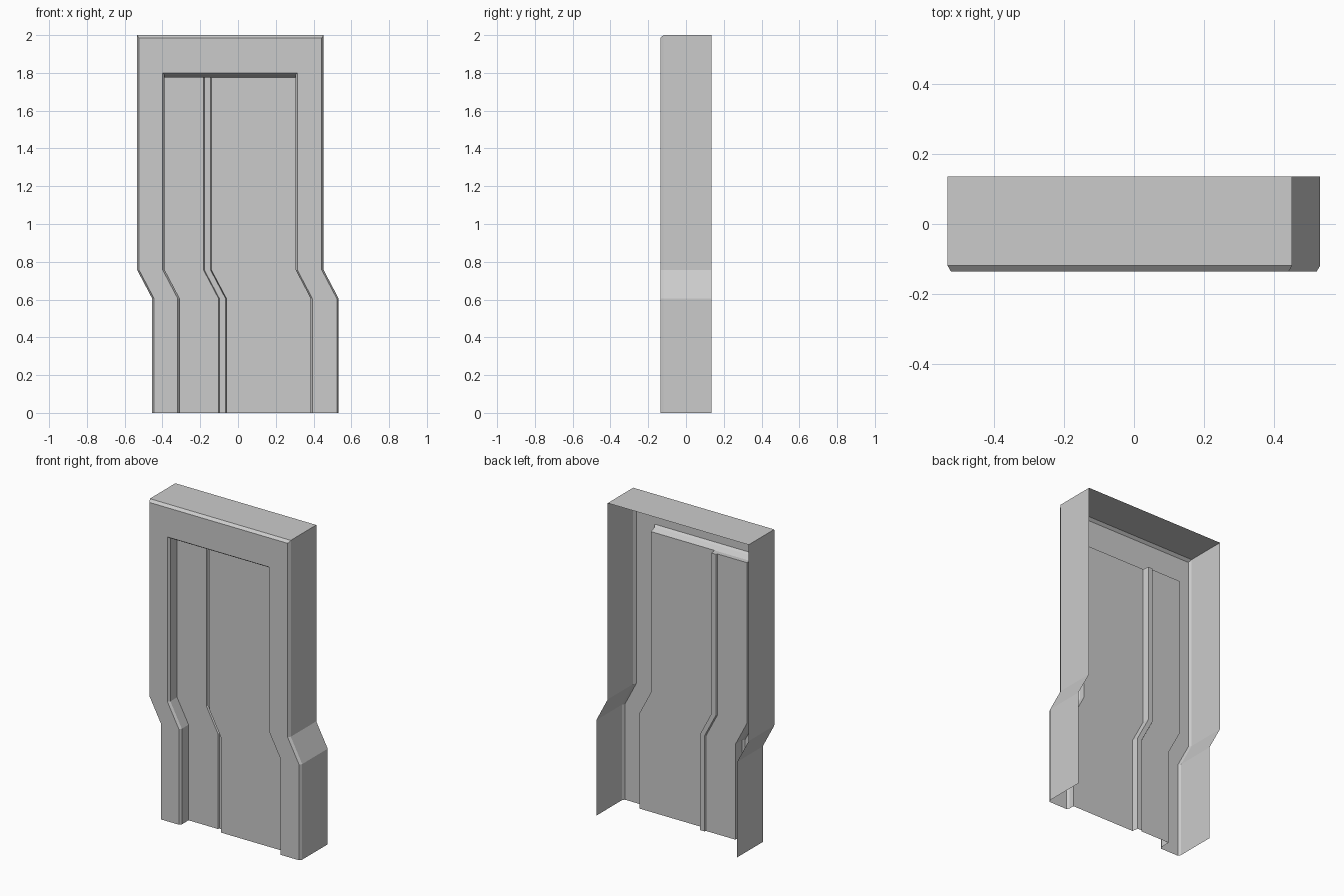
import bpy

if "Cube" in bpy.data.objects:
    bpy.data.objects.remove(bpy.data.objects["Cube"])

KNEE_LOW, KNEE_HIGH, SHIFT = 0.605, 0.757, -0.08


def column(x, y, top):
    """Vertical edge that jogs sideways at the knee; x is its position at the base."""
    return [(x, y, 0), (x, y, KNEE_LOW), (x + SHIFT, y, KNEE_HIGH), (x + SHIFT, y, top)]


def loft(rows):
    """Bridge rows of equal point count with quads."""
    n = len(rows[0])
    verts = [p for row in rows for p in row]
    faces = [(r * n + i, r * n + i + 1, (r + 1) * n + i + 1, (r + 1) * n + i)
             for r in range(len(rows) - 1) for i in range(n - 1)]
    return verts, faces


def make(name, verts, faces):
    mesh = bpy.data.meshes.new(name)
    mesh.from_pydata(verts, [], faces)
    mesh.update()
    obj = bpy.data.objects.new(name, mesh)
    bpy.context.collection.objects.link(obj)
    return obj


# Door frame: nested arches from the outer back edge round to the opening
# each entry: left x, right x, top z, depth y
arches = [
    (-0.454, 0.533, 2.0, 0.136),
    (-0.454, 0.533, 2.0, -0.119),
    (-0.444, 0.523, 1.985, -0.136),
    (-0.319, 0.394, 1.80, -0.136),
    (-0.308, 0.385, 1.79, -0.122),
    (-0.308, 0.385, 1.775, -0.085),
]
rows = [column(xr, y, top) + column(xl, y, top)[::-1] for xl, xr, top, y in arches]
make("door_frame", *loft(rows))

# Door: stepped panels and groove, with the small head closing the step
profile = [(-0.308, -0.085), (-0.308, -0.055), (-0.103, -0.055), (-0.098, -0.045),
           (-0.066, -0.045), (-0.061, -0.085), (0.385, -0.085)]
verts, faces = loft([column(x, y, 1.775) for x, y in profile])
faces = [f[::-1] for f in faces]
faces.append(tuple(4 * i + 3 for i in range(6)))
make("door_panels", verts, faces)
